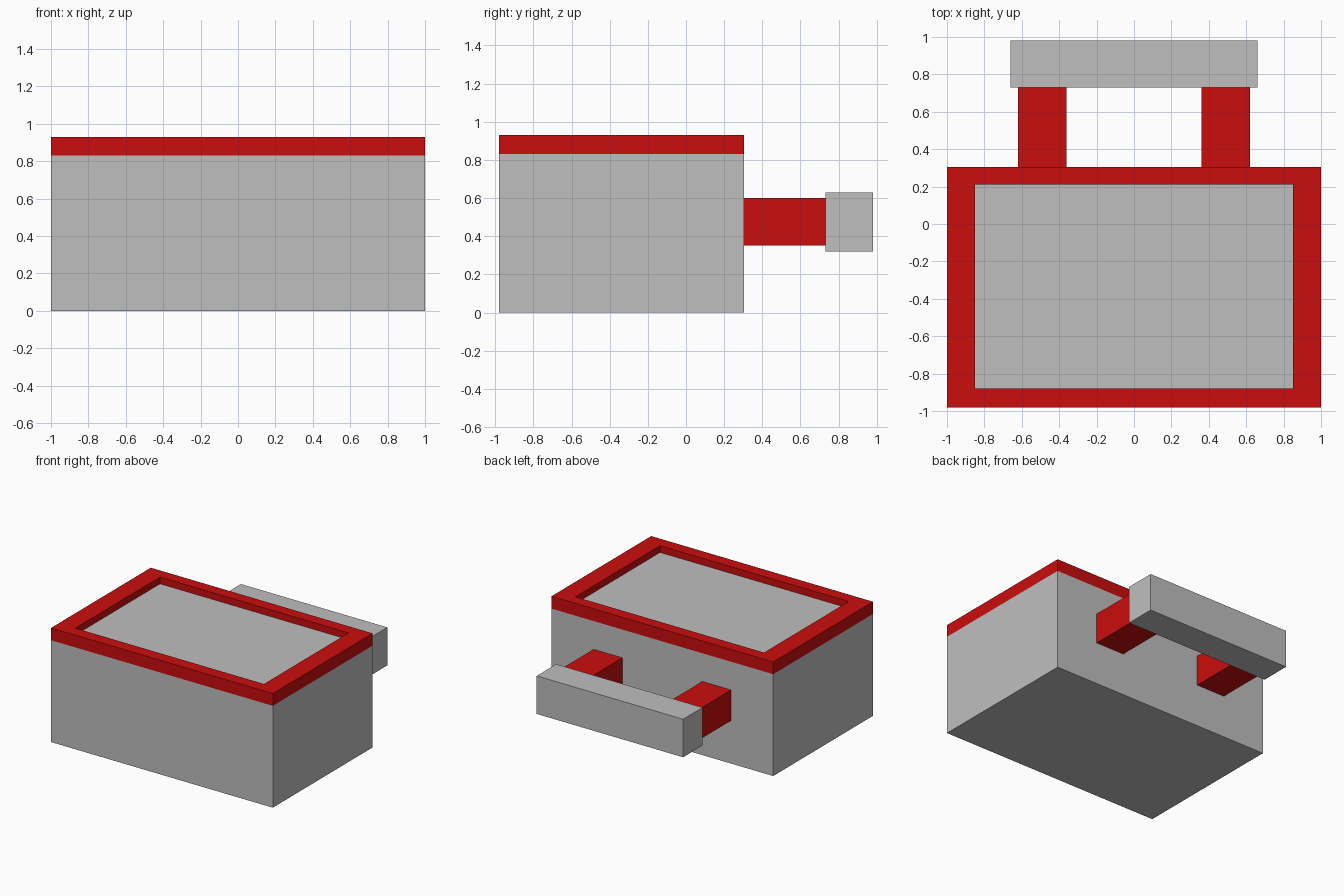
import bpy
import bmesh

if "Cube" in bpy.data.objects:
    bpy.data.objects.remove(bpy.data.objects["Cube"], do_unlink=True)


def make_material(name, color):
    mat = bpy.data.materials.new(name)
    mat.use_nodes = True
    mat.diffuse_color = color
    node = next(n for n in mat.node_tree.nodes if n.type == "BSDF_PRINCIPLED")
    node.inputs["Base Color"].default_value = color
    return mat


grey = make_material("light_grey", (0.52, 0.52, 0.52, 1))
red = make_material("red", (0.59, 0.004, 0.004, 1))


def add_object(name, bm, mat):
    bmesh.ops.recalc_face_normals(bm, faces=bm.faces)
    mesh = bpy.data.meshes.new(name)
    bm.to_mesh(mesh)
    bm.free()
    mesh.materials.append(mat)
    obj = bpy.data.objects.new(name, mesh)
    bpy.context.collection.objects.link(obj)
    return obj


def box(name, xs, ys, zs, mat):
    bm = bmesh.new()
    bmesh.ops.create_cube(bm, size=1)
    for v in bm.verts:
        v.co = [r[0] if c < 0 else r[1] for c, r in zip(v.co, (xs, ys, zs))]
    return add_object(name, bm, mat)


def frame(name, outer, inner, zs, mat):
    """Rectangular ring; outer and inner are (half width, y min, y max)."""
    bm = bmesh.new()
    loops = []
    for (w, y0, y1), z in ((outer, zs[0]), (outer, zs[1]), (inner, zs[1]), (inner, zs[0])):
        corners = ((-w, y0), (w, y0), (w, y1), (-w, y1))
        loops.append([bm.verts.new((x, y, z)) for x, y in corners])
    for i, a in enumerate(loops):
        b = loops[(i + 1) % len(loops)]
        for j in range(4):
            k = (j + 1) % 4
            bm.faces.new((a[j], a[k], b[k], b[j]))
    return add_object(name, bm, mat)


# Main block with a raised rim around a recessed top panel
box("body", (-1, 1), (-0.98, 0.305), (0, 0.83), grey)
frame("top_rim", (1, -0.98, 0.305), (0.85, -0.88, 0.21), (0.83, 0.93), red)
box("top_panel", (-0.85, 0.85), (-0.88, 0.21), (0.83, 0.875), grey)

# Rear bar carried by two brackets
for side, sign in (("left", 1), ("right", -1)):
    xs = sorted((0.36 * sign, 0.62 * sign))
    box(side + "_bracket", xs, (0.305, 0.73), (0.35, 0.6), red)
box("rear_bar", (-0.66, 0.66), (0.73, 0.98), (0.32, 0.63), grey)
